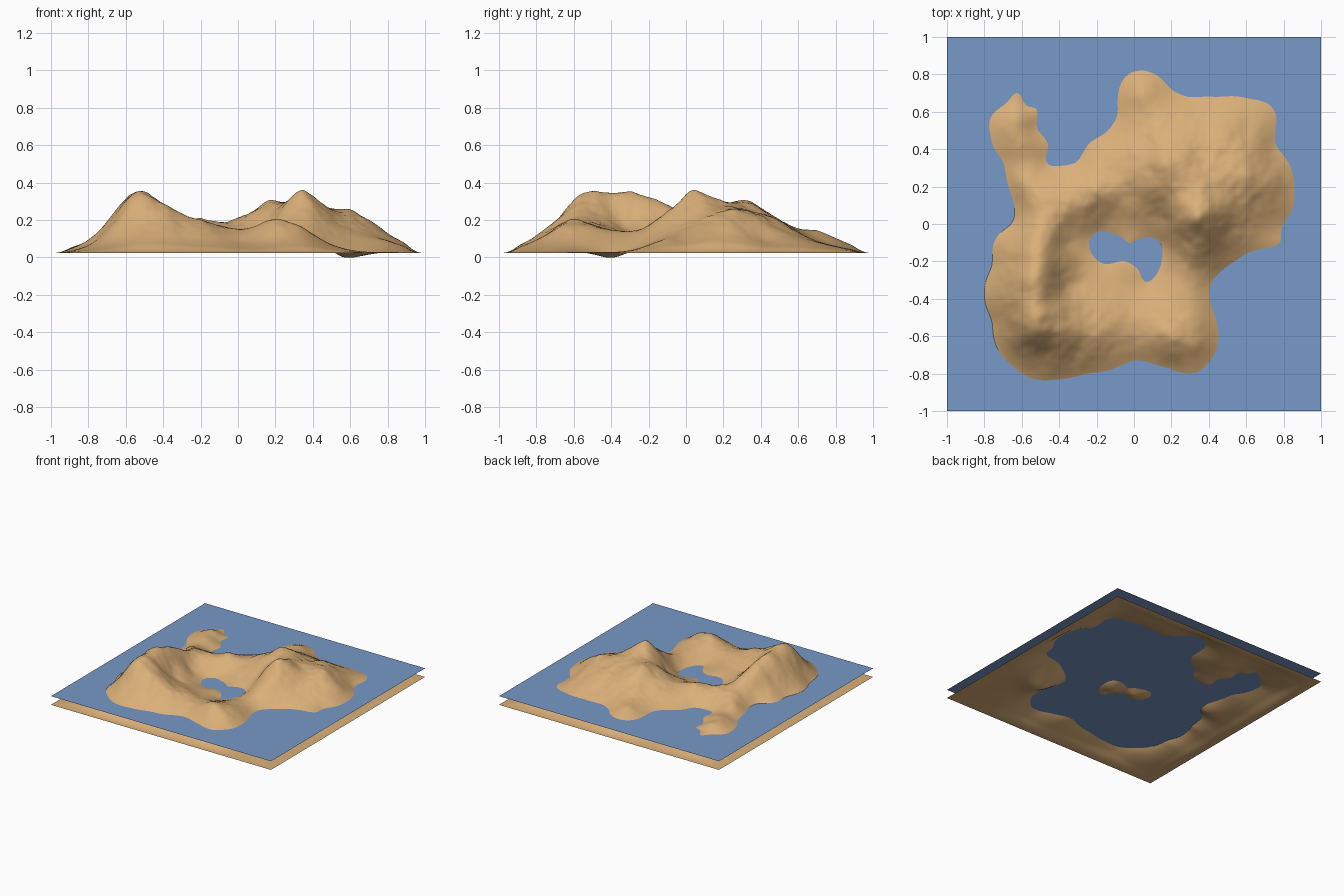
import bpy, bmesh
from math import sqrt
from mathutils import Vector, noise

SEA, FLOOR, N = 0.095, 0.024, 140

# Island shoreline and inner lake outline (x, y), both at sea level
SHORE = [(-.62, .70), (-.57, .63), (-.53, .62), (-.52, .52), (-.46, .42), (-.46, .32),
         (-.40, .31), (-.31, .33), (-.24, .43), (-.15, .49), (-.09, .58), (-.08, .72),
         (-.03, .80), (.03, .82), (.13, .79), (.20, .72), (.29, .68), (.45, .68),
         (.62, .67), (.72, .64), (.76, .58), (.76, .42), (.83, .32), (.85, .09),
         (.79, -.02), (.78, -.10), (.60, -.16), (.48, -.24), (.41, -.32), (.41, -.42),
         (.44, -.52), (.45, -.62), (.40, -.74), (.34, -.79), (.18, -.77), (.08, -.74),
         (0, -.73), (-.10, -.77), (-.25, -.80), (-.40, -.83), (-.53, -.83), (-.66, -.75),
         (-.74, -.64), (-.76, -.52), (-.80, -.37), (-.76, -.22), (-.74, -.08), (-.65, .01),
         (-.64, .10), (-.67, .20), (-.70, .33), (-.77, .48), (-.77, .56), (-.69, .64)]
LAKE = [(-.24, -.10), (-.19, -.04), (-.12, -.05), (-.03, -.10), (.08, -.07), (.14, -.10),
        (.14, -.23), (.07, -.31), (.02, -.24), (-.08, -.20), (-.19, -.20)]

# Peaks, ridges, basins and sea bed (x, y, z)
WEST = [(-.50, -.70, .19), (-.55, -.58, .315), (-.53, -.48, .35), (-.53, -.30, .35),
        (-.51, -.17, .32), (-.52, -.06, .26), (-.50, .06, .21), (-.33, -.55, .25),
        (-.20, -.60, .20), (-.35, -.35, .18), (-.37, -.10, .16), (-.57, .22, .15)]
EAST = [(.34, .03, .36), (.26, .16, .29), (.17, .32, .31), (.08, .28, .25), (-.05, .24, .20),
        (-.20, .18, .215), (-.35, .12, .20), (.45, .15, .28), (.60, .25, .255), (.72, .20, .18),
        (.55, .02, .20), (.30, -.15, .20), (.28, -.35, .14), (.15, .05, .18), (-.10, .06, .14),
        (.35, .35, .25), (.50, .50, .19), (.25, .53, .185), (.05, .70, .14), (.05, .45, .18)]
LOW = [(.20, -.62, .21), (.32, -.62, .18), (0, -.60, .15), (-.03, -.42, .13), (-.62, .58, .135),
       (-.61, .42, .14), (-.10, -.13, .072), (.06, -.17, .07), (.57, -.40, 0), (.75, -.50, .028),
       (.65, -.78, .03), (-.30, .68, .045), (-.86, .15, .05)]

points = [(x, y, SEA) for x, y in SHORE + LAKE] + WEST + EAST + LOW
for i in range(8):
    t = -1 + i * 0.25
    points += [(t, -1, FLOOR), (1, t, FLOOR), (-t, 1, FLOOR), (-1, -t, FLOOR)]


def kernel(ax, ay, bx, by):
    return sqrt((ax - bx) ** 2 + (ay - by) ** 2 + 0.0016)


def solve(rows):
    """Gaussian elimination on an augmented matrix."""
    n = len(rows)
    for i in range(n):
        p = max(range(i, n), key=lambda r: abs(rows[r][i]))
        rows[i], rows[p] = rows[p], rows[i]
        for r in range(i + 1, n):
            f = rows[r][i] / rows[i][i]
            if f:
                rows[r][i:] = [a - f * b for a, b in zip(rows[r][i:], rows[i][i:])]
    out = [0.0] * n
    for i in reversed(range(n)):
        s = sum(rows[i][j] * out[j] for j in range(i + 1, n))
        out[i] = (rows[i][n] - s) / rows[i][i]
    return out


weights = solve([[kernel(a[0], a[1], b[0], b[1]) for b in points] + [a[2] - SEA]
                 for a in points])


def height(x, y):
    h = SEA + sum(w * kernel(x, y, p[0], p[1]) for w, p in zip(weights, points))
    # Eroded detail on dry land only, so the shoreline stays put
    land = min(1, max(0, (h - SEA) / 0.1))
    h += 0.016 * land * noise.fractal(Vector((x * 6, y * 6, 3.7)), 0.9, 2.0, 5)
    # Level out towards the square border
    e = min(1, (1 - max(abs(x), abs(y))) / 0.12)
    return max(0, FLOOR + (h - FLOOR) * e * e * (3 - 2 * e))


def make_object(name, segments, colour, z_func):
    bm = bmesh.new()
    bmesh.ops.create_grid(bm, x_segments=segments, y_segments=segments, size=1)
    for v in bm.verts:
        v.co.z = z_func(v.co.x, v.co.y)
    for f in bm.faces:
        f.smooth = True
    mesh = bpy.data.meshes.new(name)
    bm.to_mesh(mesh)
    bm.free()
    mat = bpy.data.materials.new(name + "_colour")
    mat.diffuse_color = colour
    mesh.materials.append(mat)
    obj = bpy.data.objects.new(name, mesh)
    bpy.context.collection.objects.link(obj)
    return obj


# Terrain sheet and the flat water sheet cutting through it
make_object("island_terrain", N, (0.70, 0.43, 0.19, 1), height)
make_object("water_surface", 1, (0.185, 0.32, 0.58, 1), lambda x, y: SEA)
